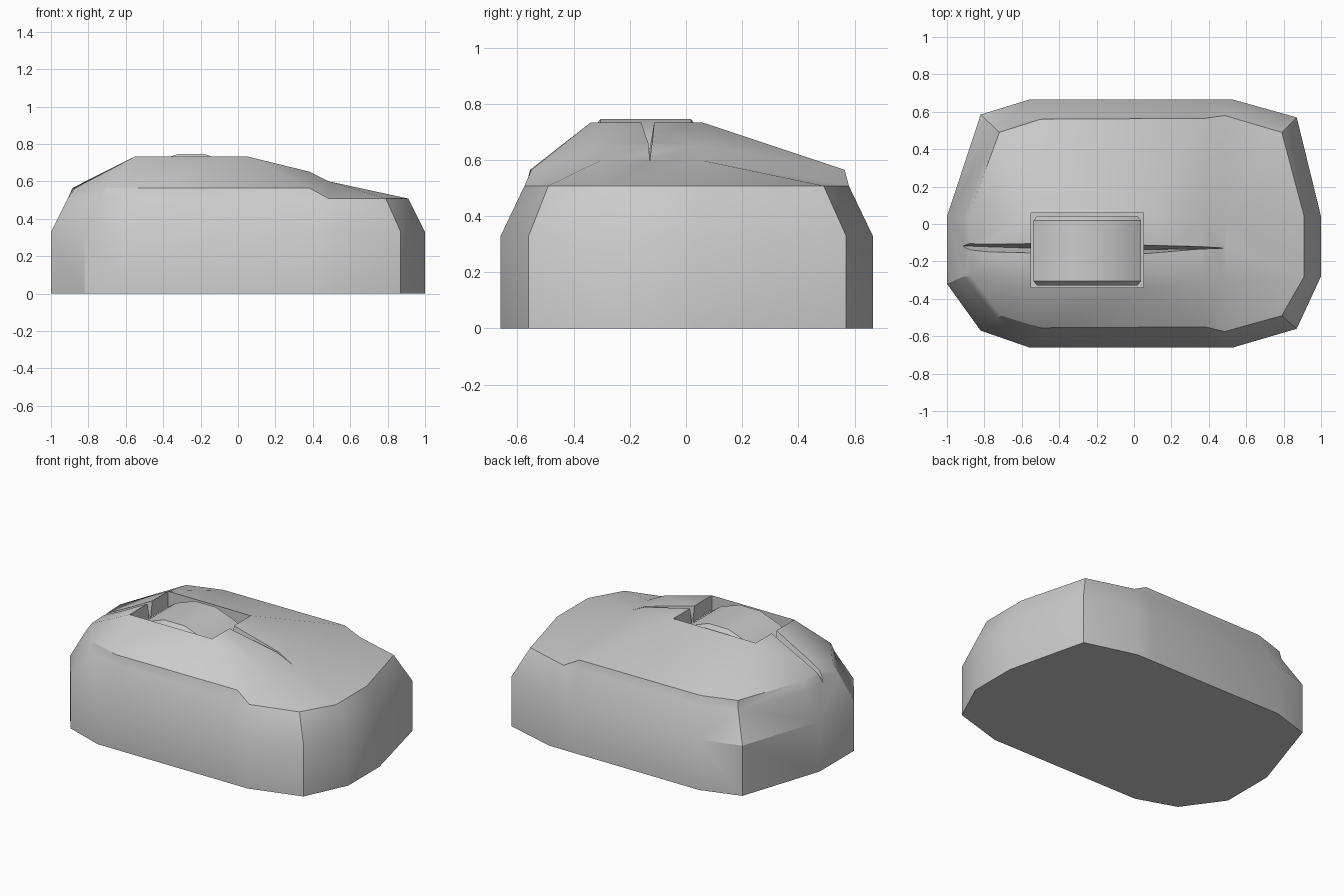
import bpy, bmesh, math

if "Cube" in bpy.data.objects:
    bpy.data.objects.remove(bpy.data.objects["Cube"])


def make_object(name, bm, smooth=True):
    bmesh.ops.recalc_face_normals(bm, faces=bm.faces)
    mesh = bpy.data.meshes.new(name)
    bm.to_mesh(mesh)
    bm.free()
    ob = bpy.data.objects.new(name, mesh)
    bpy.context.collection.objects.link(ob)
    bpy.ops.object.select_all(action='DESELECT')
    bpy.context.view_layer.objects.active = ob
    ob.select_set(True)
    if smooth:
        bpy.ops.object.shade_smooth_by_angle(angle=math.radians(30))
    return ob


def loft(bm, sections):
    """Closed skin through matching cross-sections, capped at both ends."""
    rings = [[bm.verts.new(p) for p in s] for s in sections]
    for a, b in zip(rings, rings[1:]):
        for i in range(len(a)):
            j = (i + 1) % len(a)
            bm.faces.new((a[i], a[j], b[j], b[i]))
    bm.faces.new(rings[0])
    bm.faces.new(rings[-1])


# Body: plan outlines of the wall, the shoulder and the raised deck edge
wall = [(-.82, -.57), (-.56, -.66), (.40, -.66), (.53, -.66), (.87, -.56), (1, -.28), (1, .04),
        (.87, .57), (.53, .665), (.40, .665), (-.56, .665), (-.82, .585), (-1, .04), (-1, -.32)]
shoulder = [(-.73, -.505), (-.5, -.57), (.38, -.57), (.485, -.575), (.79, -.49), (.91, -.28), (.91, .04),
            (.79, .49), (.485, .58), (.38, .578), (-.5, .575), (-.73, .5), (-.91, .04), (-.91, -.28)]
deck_edge = {0: (-.71, -.49), 1: (-.5, -.555), 2: (.38, -.55), 9: (.38, .565),
             10: (-.5, .56), 11: (-.72, .49), 12: (-.885, .04), 13: (-.87, -.28)}

bm = bmesh.new()
base = [bm.verts.new((x, y, 0)) for x, y in wall]
waist = [bm.verts.new((x, y, .33)) for x, y in wall]
ring = [bm.verts.new((x, y, .508)) for x, y in shoulder]
top = [bm.verts.new((*deck_edge[i], .565)) if i in deck_edge else v for i, v in enumerate(ring)]
bm.faces.new(base)
for a, b in ((base, waist), (waist, ring), (ring, top)):
    for i in range(14):
        j = (i + 1) % 14
        quad = list(dict.fromkeys((a[i], a[j], b[j], b[i])))
        if len(quad) > 2:
            bm.faces.new(quad)

# Deck: slopes from the edge up to the well rim, and down to the low end
rim_xy = [(-.55, -.34), (.05, -.34), (.05, .06), (-.55, .06)]
rim = [bm.verts.new((x, y, .733)) for x, y in rim_xy]
floor = [bm.verts.new((x, y, .5)) for x, y in rim_xy]
m0, m1 = [bm.verts.new((.38, y, .652)) for y in (-.32, .05)]
n0, n1 = [bm.verts.new((.485, y, .6)) for y in (-.3, .05)]
T, R = top, rim
for f in ((T[0], T[1], R[0]), (T[1], T[2], R[1], R[0]), (T[2], m0, R[1]), (m0, m1, R[2], R[1]),
          (m1, T[9], R[2]), (T[9], T[10], R[3], R[2]), (T[10], T[11], R[3]), (T[11], T[12], R[3]),
          (T[12], T[13], R[0], R[3]), (T[13], T[0], R[0]), (T[2], T[3], n0, m0), (m0, n0, n1, m1),
          (m1, n1, T[8], T[9]), (T[3], T[4], n0), (T[4], T[5], n0), (T[5], T[6], n1, n0),
          (T[6], T[7], n1), (T[7], T[8], n1)):
    bm.faces.new(f)
# Wheel well walls and floor
for i in range(4):
    j = (i + 1) % 4
    bm.faces.new((rim[i], rim[j], floor[j], floor[i]))
bm.faces.new(floor)
bmesh.ops.triangulate(bm, faces=[f for f in bm.faces if len(f.verts) == 4])
body = make_object("body", bm, smooth=False)


# Grooves: V-shaped seams running from the well towards both ends
def cut_groove(name, *stations):
    bm = bmesh.new()
    loft(bm, [[(x, y - w, zt), (x, y + w, zt), (x, y, zb)] for x, y, w, zt, zb in stations])
    cutter = make_object(name, bm, smooth=False)
    cutter.hide_render = True
    mod = body.modifiers.new(name, 'BOOLEAN')
    mod.operation, mod.solver, mod.object = 'DIFFERENCE', 'EXACT', cutter
    bpy.context.view_layer.objects.active = body
    bpy.ops.object.modifier_apply(modifier=name)
    bpy.data.objects.remove(cutter)


cut_groove("groove_right", (.03, -.137, .035, .8, .6), (.49, -.129, .003, .68, .592))
cut_groove("groove_left", (-.53, -.13, .035, .8, .6), (-.95, -.116, .045, .62, .49))
bpy.ops.object.select_all(action='DESELECT')
body.select_set(True)
bpy.context.view_layer.objects.active = body
bpy.ops.object.shade_smooth_by_angle(angle=math.radians(30))

# Scroll wheel: the visible arc of a wide wheel with bevelled rims
R0, CX, CZ = .43, -.25, .745 - .43 * math.cos(math.radians(10))


def wheel_section(y, r):
    pts = [(CX + r * math.sin(math.radians(a)), y, CZ + r * math.cos(math.radians(a)))
           for a in (-42, -30, -10, 10, 30, 42)]
    return pts + [(pts[-1][0], y, .49), (pts[0][0], y, .49)]


bm = bmesh.new()
loft(bm, [wheel_section(-.33, R0 - .03), wheel_section(-.305, R0),
          wheel_section(.018, R0), wheel_section(.043, R0 - .03)])
make_object("scroll_wheel", bm)
